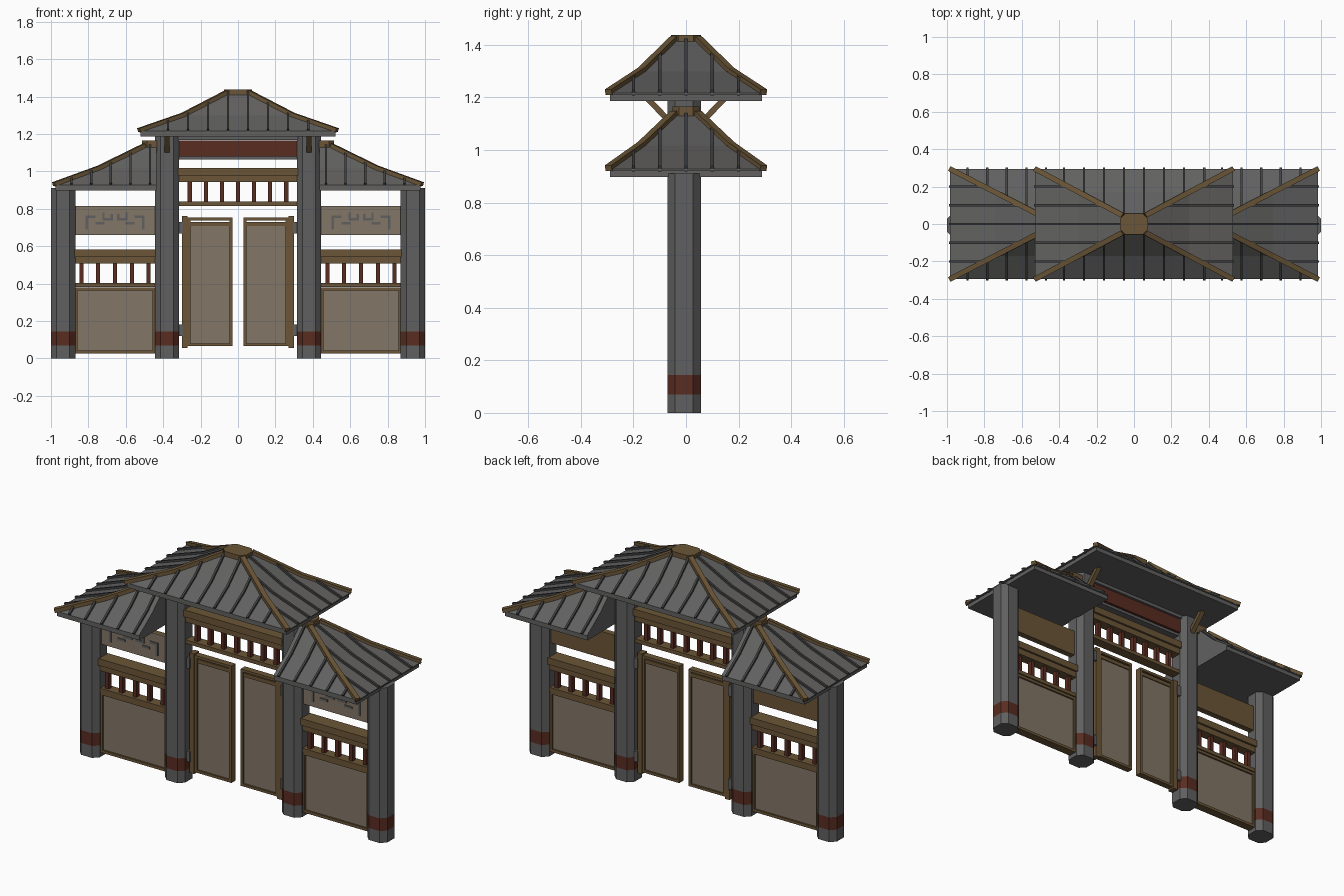
import bpy, bmesh
from mathutils import Vector, Matrix

if "Cube" in bpy.data.objects:
    bpy.data.objects.remove(bpy.data.objects["Cube"])

def mat(name, rgb):
    m = bpy.data.materials.new(name)
    m.diffuse_color = (*rgb, 1)
    m.use_nodes = True
    m.node_tree.nodes["Principled BSDF"].inputs["Base Color"].default_value = m.diffuse_color
    return m

STONE = mat("stone_grey", (0.118, 0.115, 0.115))
TILE = mat("roof_grey", (0.122, 0.120, 0.118))
RIB = mat("rib_dark_grey", (0.055, 0.055, 0.058))
WOOD = mat("brown_wood", (0.145, 0.092, 0.038))
TAN = mat("tan_panel", (0.225, 0.180, 0.132))
RED = mat("dark_red", (0.098, 0.025, 0.015))
YC = -0.007                     # depth centre of the posts

def finish(name, bm, *mats):
    bmesh.ops.recalc_face_normals(bm, faces=bm.faces)
    me = bpy.data.meshes.new(name)
    bm.to_mesh(me)
    bm.free()
    for m in mats:
        me.materials.append(m)
    ob = bpy.data.objects.new(name, me)
    bpy.context.collection.objects.link(ob)
    return ob

def add_box(bm, x0, x1, y0, y1, z0, z1):
    m = Matrix.Translation(((x0 + x1) / 2, (y0 + y1) / 2, (z0 + z1) / 2)) @ \
        Matrix.Diagonal((abs(x1 - x0), y1 - y0, z1 - z0, 1))
    bmesh.ops.create_cube(bm, size=1, matrix=m)

def boxes(name, material, *dims):
    bm = bmesh.new()
    for d in dims:
        add_box(bm, *d)
    return finish(name, bm, material)

def add_beam(bm, p, q, w, h):
    p, q = Vector(p), Vector(q)
    d = q - p
    m = Matrix.Translation((p + q) / 2) @ d.to_track_quat('X', 'Z').to_matrix().to_4x4() @ \
        Matrix.Diagonal((d.length, w, h, 1))
    bmesh.ops.create_cube(bm, size=1, matrix=m)

def loft(bm, rings):
    loops = [[bm.verts.new(c) for c in r] for r in rings]
    n = len(loops[0])
    for a, b in zip(loops, loops[1:]):
        for i in range(n):
            bm.faces.new((a[i], a[(i + 1) % n], b[(i + 1) % n], b[i]))
    bm.faces.new(loops[0])
    bm.faces.new(loops[-1])

def octagon(cx, cy, rx, ry, c, z):
    pts = [(rx, ry - c), (rx - c, ry), (c - rx, ry), (-rx, ry - c),
           (-rx, c - ry), (c - rx, -ry), (rx - c, -ry), (rx, c - ry)]
    return [(cx + x, cy + y, z) for x, y in pts]

def prism(name, cx, cy, rx, ry, c, levels, *mats):
    bm = bmesh.new()
    loft(bm, [octagon(cx, cy, rx, ry, c, z) for z in levels])
    return bm if not mats else finish(name, bm, *mats)

# Posts with a red band near the foot
def post(name, x, h):
    bm = prism(name, x, YC, 0.065, 0.064, 0.03, (0, 0.07, 0.145, h))
    for f in bm.faces:
        if 0.071 < f.calc_center_median().z < 0.144:
            f.material_index = 1
    finish(name, bm, STONE, RED)

# Concave hip roof with ribs and hip beams; inner is None for a full roof
def roof(name, s, xe, xt, ye, yt, ze, zt, drop, inner, rib_xs):
    def edge(t):                # half sizes and height at slope fraction t
        z = ze + (zt - ze) * t - drop * (1 - abs(2 * t - 1))
        return xe + (xt - xe) * t, ye + (yt - ye) * t, z

    def ring(x, y, z):
        xi = -x if inner is None else inner
        return [(s * x, -y, z), (s * x, y, z), (s * xi, y, z), (s * xi, -y, z)]

    bm = bmesh.new()
    loft(bm, [ring(xe - .01, ye - .005, ze - .03), ring(xe - .01, ye - .005, ze - .006),
              ring(xe, ye, ze - .006), ring(*edge(0)), ring(*edge(.5)), ring(*edge(1))])
    finish(name, bm, TILE)

    ribs, hips = bmesh.new(), bmesh.new()

    def strip(bm, path, tmax, w, h):
        ts = [0, .5, tmax] if tmax > .55 else [0, tmax]
        pts = [path(t) for t in ts]
        for p, q in zip(pts, pts[1:]):
            add_beam(bm, p, q, w, h)

    for x in rib_xs:            # front and back slopes
        tm = min(1, (xe - abs(x)) / (xe - xt))
        for sy in (-1, 1):
            strip(ribs, lambda t: (s * x, sy * edge(t)[1], edge(t)[2]), tm, .012, .022)
    ends = (1,) if inner is not None else (1, -1)
    for sx in ends:
        for y in (-.2, -.1, 0, .1, .2):
            tm = min(1, (ye - abs(y)) / (ye - yt))
            strip(ribs, lambda t: (s * sx * edge(t)[0], y, edge(t)[2]), tm, .012, .022)
        for sy in (-1, 1):
            strip(hips, lambda t: (s * sx * edge(t)[0], sy * edge(t)[1], edge(t)[2] + .003), 1, .028, .022)
    finish(name + "_ribs", ribs, RIB)
    finish(name + "_hip_beams", hips, WOOD)

roof("upper_roof", 1, .53, .06, .295, .045, 1.217, 1.42, .02, None,
     [i * .107 - .374 for i in range(8)])
prism("upper_finial", 0, 0, .075, .057, .028, (1.385, 1.437), WOOD)

# Railing: stacked top rail, bottom rail and red balusters
def railing(name, x0, x1, zb, zt, n, step, top):
    boxes(name + "_rails", WOOD,
          (x0, x1, YC - .042, YC + .042, zt + .035, top),
          (x0, x1, YC - .03, YC + .03, zt, zt + .035),
          (x0, x1, YC - .03, YC + .03, zb - .022, zb))
    c = (x0 + x1) / 2
    boxes(name + "_balusters", RED,
          *[(c + (i - (n - 1) / 2) * step - .011, c + (i - (n - 1) / 2) * step + .011,
             YC - .014, YC + .014, zb, zt) for i in range(n)])

railing("centre_railing", -.32, .32, .838, .942, 7, .086, 1.018)
boxes("red_lintel", RED, (-.32, .32, YC - .035, YC + .035, 1.08, 1.165))
boxes("lintel_caps", STONE, (-.32, .32, YC - .045, YC + .045, 1.168, 1.19),
      (-.32, .32, YC - .02, YC + .02, 1.064, 1.08))

# Rectangular frame around an infill panel
def framed(name, x0, x1, z0, z1, w, y0, y1):
    boxes(name + "_frame", WOOD, (x0, x0 + w, y0, y1, z0, z1), (x1 - w, x1, y0, y1, z0, z1),
          (x0 + w, x1 - w, y0, y1, z0, z0 + w), (x0 + w, x1 - w, y0, y1, z1 - w, z1))

for side, s in (("left", -1), ("right", 1)):
    post(side + "_outer_post", s * .935, .91)
    post(side + "_inner_post", s * .38, 1.19)
    roof(side + "_roof", s, .985, .5, .295, .045, .928, 1.135, .015, .437,
         [.47, .575, .68, .785, .89])
    prism(side + "_finial", s * .44, 0, .072, .052, .026, (1.11, 1.165), WOOD)

    # Diagonal braces under the upper eave
    bm = bmesh.new()
    for sy in (-1, 1):
        add_beam(bm, (s * .38, sy * .05, 1.095), (s * .38, sy * .15, 1.2), .028, .022)
    finish(side + "_eave_braces", bm, WOOD)

    # Side bay: railing, lower panel and decorated sign board
    a, b = sorted((s * .44, s * .875))
    railing(side + "_railing", a, b, .404, .508, 5, .09, .583)
    framed(side + "_lower_panel", a, b, .025, .38, .016, YC - .025, YC + .025)
    boxes(side + "_lower_infill", TAN, (a + .016, b - .016, YC - .015, YC + .015, .041, .364))
    boxes(side + "_sign_board", WOOD, (a, b, YC - .012, YC + .016, .66, .815))
    boxes(side + "_sign_face", TAN, (a, b, YC - .02, YC - .012, .66, .815))
    c = (a + b) / 2
    deco = [(.158, .105, .75, .765), (.158, .145, .69, .75), (.105, .055, .715, .728),
            (.068, .01, .738, .751), (.068, .055, .751, .78), (.023, .01, .751, .772)]
    boxes(side + "_sign_ornament", STONE,
          *[(c + k * u, c + k * v, YC - .025, YC - .019, z0, z1)
            for k in (-1, 1) for u, v, z0, z1 in deco])

    # Gate leaf with hinge stile, slit at the top and tan infill
    p, q = sorted((s * .03, s * .27))
    framed(side + "_gate", p, q, .065, .752, .015, -.018, .02)
    boxes(side + "_gate_rail", WOOD, (p + .015, q - .015, -.014, .016, .708, .73))
    boxes(side + "_gate_infill", TAN, (p + .015, q - .015, -.008, .01, .08, .708))
    h0, h1 = sorted((s * .27, s * .3))
    boxes(side + "_gate_stile", WOOD, (h0, h1, -.022, .024, .055, .76))
    g0, g1 = sorted((s * .295, s * .32))
    boxes(side + "_gate_hinges", STONE, (g0, g1, -.028, .03, .12, .182),
          (g0, g1, -.028, .03, .668, .73))
